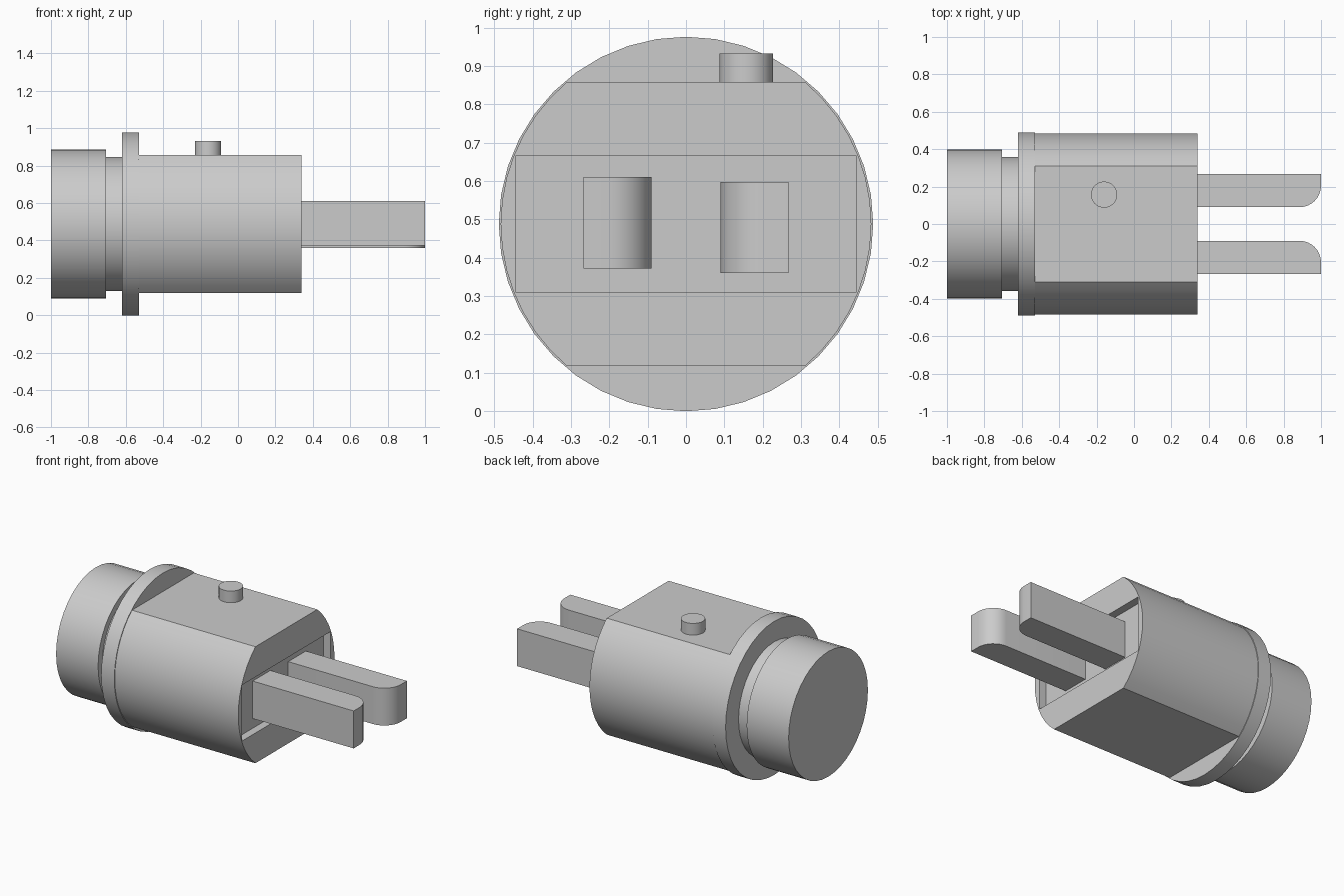
import bpy
import bmesh
from math import pi, asin, sin, cos
from mathutils import Matrix

cube = bpy.data.objects.get("Cube")
if cube:
    bpy.data.objects.remove(cube, do_unlink=True)

AXIS_Z = 0.488

grey = bpy.data.materials.new("plain grey")
grey.use_nodes = True
grey.diffuse_color = (0.6, 0.6, 0.6, 1)
grey.node_tree.nodes["Principled BSDF"].inputs["Base Color"].default_value = (0.6, 0.6, 0.6, 1)


def prism(name, points, direction, to_3d):
    """Extrude a closed 2D profile along a direction."""
    bm = bmesh.new()
    face = bm.faces.new([bm.verts.new(to_3d(a, b)) for a, b in points])
    top = bmesh.ops.extrude_face_region(bm, geom=[face])
    moved = [g for g in top["geom"] if isinstance(g, bmesh.types.BMVert)]
    bmesh.ops.translate(bm, verts=moved, vec=direction)
    bmesh.ops.recalc_face_normals(bm, faces=bm.faces)
    mesh = bpy.data.meshes.new(name)
    bm.to_mesh(mesh)
    bm.free()
    mesh.materials.append(grey)
    obj = bpy.data.objects.new(name, mesh)
    bpy.context.collection.objects.link(obj)
    return obj


def smooth(obj):
    bpy.ops.object.select_all(action="DESELECT")
    obj.select_set(True)
    bpy.context.view_layer.objects.active = obj
    bpy.ops.object.shade_smooth_by_angle(angle=pi / 6)


def circle(radius, count):
    return [(radius * cos(2 * pi * i / count), radius * sin(2 * pi * i / count)) for i in range(count)]


def along_x(name, points, x0, x1):
    return prism(name, points, (x1 - x0, 0, 0), lambda y, z: (x0, y, AXIS_Z + z))


# Round parts along the main axis
for name, radius, x0, x1 in (
    ("end_cap", 0.398, -1.0, -0.705),
    ("neck", 0.358, -0.72, -0.61),
    ("flange", 0.488, -0.62, -0.528),
):
    smooth(along_x(name, circle(radius, 40), x0, x1))

# Main body: a cylinder with flat top and bottom
R, FLAT, STEPS = 0.483, 0.37, 14
limit = asin(FLAT / R)
arc = [-limit + 2 * limit * i / STEPS for i in range(STEPS + 1)]
outline = [(R * cos(a), R * sin(a)) for a in arc]
outline += [(-y, -z) for y, z in outline]
body = along_x("body", outline, -0.56, 0.34)

# Shallow rectangular recess in the open end
recess = along_x("recess_cutter", [(-0.443, -0.178), (0.443, -0.178), (0.443, 0.178), (-0.443, 0.178)], 0.29, 0.4)
cut = body.modifiers.new("recess", "BOOLEAN")
cut.operation = "DIFFERENCE"
cut.solver = "EXACT"
cut.object = recess
bpy.context.view_layer.objects.active = body
bpy.ops.object.modifier_apply(modifier=cut.name)
bpy.data.objects.remove(recess, do_unlink=True)
smooth(body)

# Two contact blades, each with a rounded inner tip
TIP = 0.115
for name, side, z0, z1 in (("right_blade", -1, 0.372, 0.61), ("left_blade", 1, 0.36, 0.597)):
    bend = [i * pi / 16 for i in range(9)]
    shape = [(0.27, 0.267), (0.27, 0.09)]
    shape += [(1.0 - TIP + TIP * sin(a), 0.09 + TIP * (1 - cos(a))) for a in bend]
    shape += [(1.0, 0.267)]
    smooth(prism(name, shape, (0, 0, z1 - z0), lambda x, y: (x, side * y, z0)))

# Small locating pin on the flat top
smooth(prism("locating_pin", circle(0.07, 32), (0, 0, 0.102), lambda x, y: (x - 0.16, y + 0.157, 0.83)))
